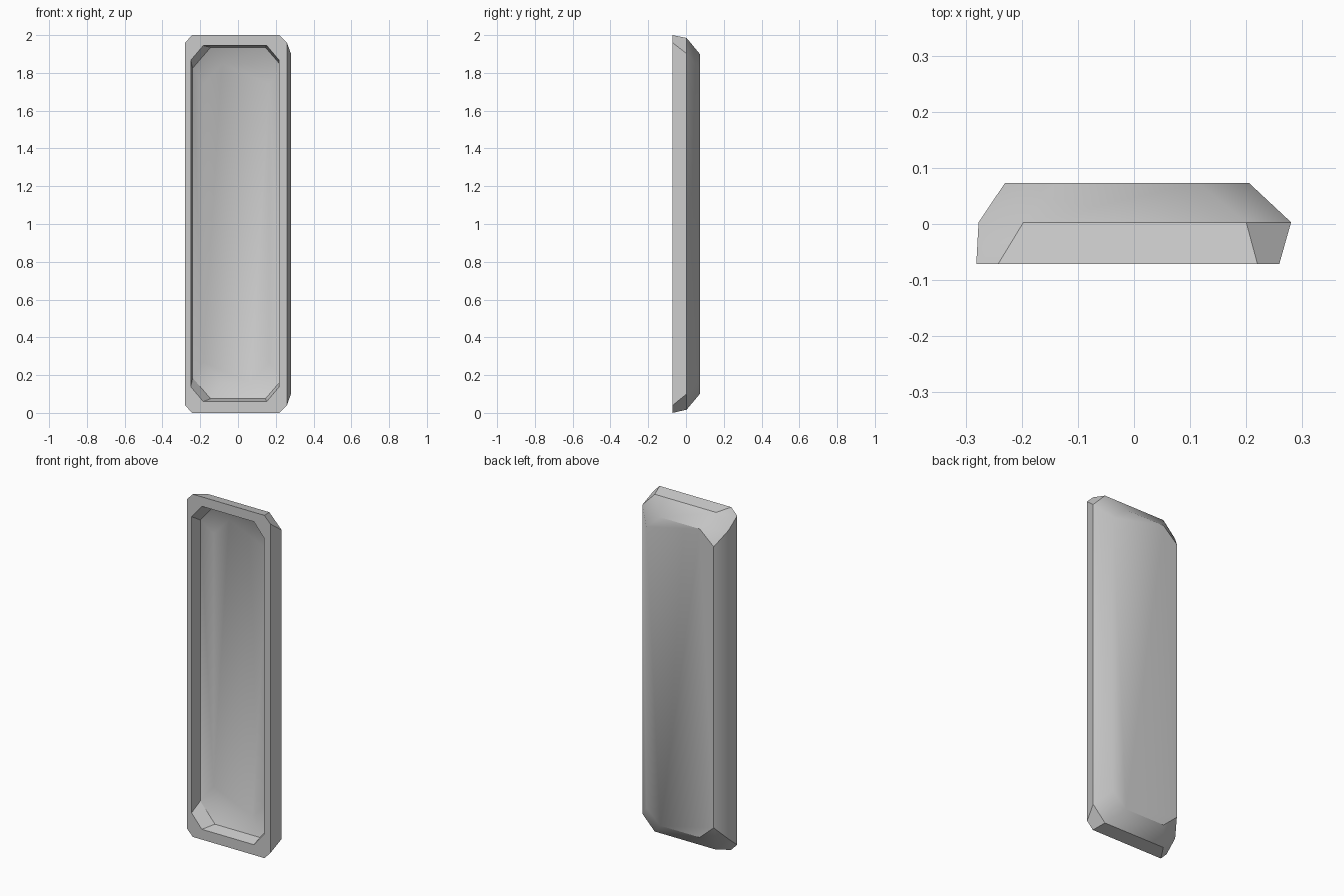
import bpy, bmesh, math

if "Cube" in bpy.data.objects:
    bpy.data.objects.remove(bpy.data.objects["Cube"], do_unlink=True)

grey = bpy.data.materials.new("grey")
grey.use_nodes = True
colour = (0.6, 0.6, 0.6, 1)
grey.diffuse_color = colour
grey.node_tree.nodes["Principled BSDF"].inputs["Base Color"].default_value = colour


def octagon(bm, y, left, right, low, high, cut_x, cut_z):
    """Rectangle with cut corners, standing at depth y."""
    points = [(left + cut_x, low), (right - cut_x, low),
              (right, low + cut_z), (right, high - cut_z),
              (right - cut_x, high), (left + cut_x, high),
              (left, high - cut_z), (left, low + cut_z)]
    return [bm.verts.new((x, y, z)) for x, z in points]


# Sections from the outer back, round the rim, to the inner floor
sections = [
    (0.073, -0.23, 0.205, 0.10, 1.90, 0.09, 0.08),       # outer back
    (0.003, -0.277, 0.28, 0.017, 1.985, 0.08, 0.083),    # outer waist
    (-0.071, -0.281, 0.259, 0.0, 2.0, 0.039, 0.04),      # outer rim
    (-0.071, -0.25, 0.218, 0.06, 1.945, 0.066, 0.078),   # inner rim
    (-0.005, -0.24, 0.24, 0.075, 1.935, 0.095, 0.11),    # inner waist
    (0.04, -0.185, 0.165, 0.16, 1.85, 0.1, 0.108),       # inner floor
]

# Hollow tray shell
bm = bmesh.new()
rings = [octagon(bm, *s) for s in sections]
for a, b in zip(rings, rings[1:]):
    for i in range(len(a)):
        j = (i + 1) % len(a)
        bm.faces.new((a[i], a[j], b[j], b[i]))
bm.faces.new(rings[0])
bm.faces.new(rings[-1])
bmesh.ops.recalc_face_normals(bm, faces=bm.faces)

mesh = bpy.data.meshes.new("tray_shell")
bm.to_mesh(mesh)
bm.free()
mesh.materials.append(grey)
tray = bpy.data.objects.new("tray_shell", mesh)
bpy.context.collection.objects.link(tray)

# Soft corners, crisp main edges
bpy.ops.object.select_all(action="DESELECT")
tray.select_set(True)
bpy.context.view_layer.objects.active = tray
bpy.ops.object.shade_smooth_by_angle(angle=math.radians(32))
